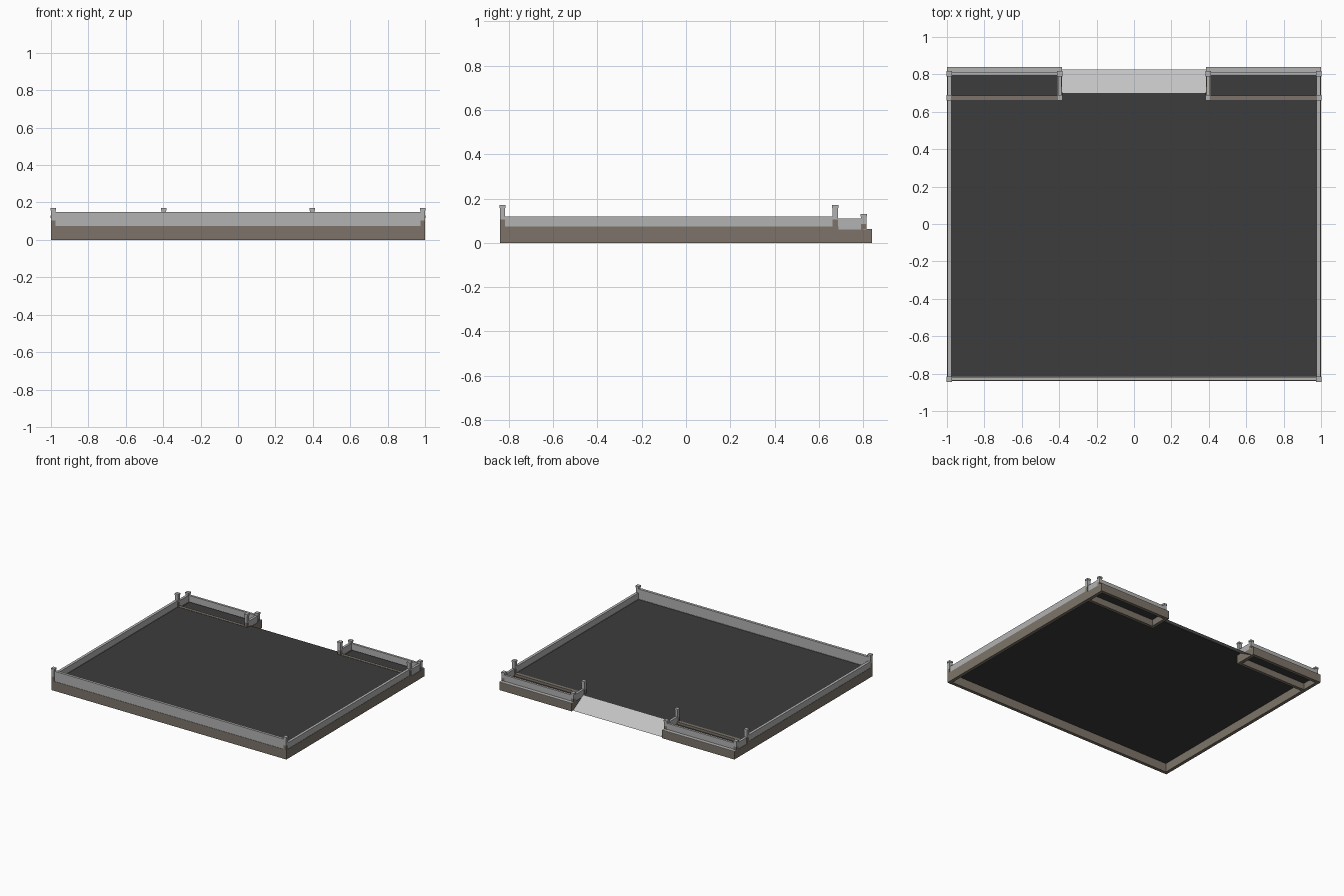
import bpy

if "Cube" in bpy.data.objects:
    bpy.data.objects.remove(bpy.data.objects["Cube"])

def mat(name, r, g, b):
    m = bpy.data.materials.new(name)
    m.diffuse_color = (r, g, b, 1)
    m.use_nodes = True
    m.node_tree.nodes["Principled BSDF"].inputs["Base Color"].default_value = m.diffuse_color
    return m

BROWN = mat("brown stone", 0.205, 0.175, 0.142)
GREY = mat("grey concrete", 0.45, 0.45, 0.45)
PALE = mat("pale ramp", 0.54, 0.54, 0.54)
DARK = mat("dark asphalt", 0.045, 0.045, 0.045)

def mesh(name, verts, faces, m):
    me = bpy.data.meshes.new(name)
    me.from_pydata(verts, [], faces)
    me.materials.append(m)
    ob = bpy.data.objects.new(name, me)
    bpy.context.collection.objects.link(ob)
    return ob

def box(name, x0, x1, y0, y1, z0, z1, m):
    v = [(x, y, z) for z in (z0, z1) for y in (y0, y1) for x in (x0, x1)]
    f = [(0, 2, 3, 1), (4, 5, 7, 6), (0, 1, 5, 4), (2, 6, 7, 3), (0, 4, 6, 2), (1, 3, 7, 5)]
    return mesh(name, v, f, m)

def pair(name, x0, x1, *rest):
    # the same box on the right and left sides
    box(name + "_right", x0, x1, *rest)
    box(name + "_left", -x1, -x0, *rest)

def post(name, x, y, z0, zb, zt):
    # brown foot, grey shaft and a slightly wider cap
    h = 0.012
    pair(name + "_foot", x - h, x + h, y - h, y + h, z0, zb, BROWN)
    pair(name + "_shaft", x - h, x + h, y - h, y + h, zb, zt - 0.012, GREY)
    h = 0.0145
    pair(name + "_cap", x - h, x + h, y - h, y + h, zt - 0.012, zt, GREY)

H, L, T = 0.073, 0.06, 0.025   # base height, bed base height, base thickness

# brown base frame, open underneath
box("front_base", -1, 1, -0.84, -0.84 + T, 0, H, BROWN)
pair("side_base", 1 - T, 1, -0.84 + T, 0.688, 0, H, BROWN)
pair("cross_beam", 0.385, 1 - T, 0.664, 0.688, 0, H, BROWN)
pair("bed_side_base", 1 - T, 1, 0.688, 0.84, 0, L, BROWN)
pair("bed_inner_base", 0.385, 0.385 + T, 0.688, 0.84 - T, 0, L, BROWN)
pair("bed_back_base", 0.385, 1 - T, 0.84 - T, 0.84, 0, L, BROWN)
pair("bed_ledge", 0.385, 1, 0.80, 0.84, L, L + 0.003, GREY)

# dark floors
box("main_floor", -0.976, 0.976, -0.816, 0.665, 0.067, 0.071, DARK)
box("floor_tongue", -0.386, 0.386, 0.665, 0.70, 0.067, 0.071, DARK)
pair("bed_floor", 0.409, 0.976, 0.687, 0.816, 0.05, 0.054, DARK)

# sloping ramp plate
mesh("ramp", [(-0.386, 0.70, 0.071), (0.386, 0.70, 0.071),
              (0.386, 0.825, 0), (-0.386, 0.825, 0)], [(0, 1, 2, 3)], PALE)

# grey parapet walls
box("front_wall", -0.998, 0.998, -0.838, -0.818, H, 0.15, GREY)
pair("side_wall", 0.977, 0.998, -0.818, 0.664, H, 0.12, GREY)
pair("bed_side_wall", 0.977, 0.996, 0.68, 0.80, L, 0.11, GREY)
pair("bed_inner_wall", 0.388, 0.407, 0.68, 0.80, L, 0.11, GREY)
pair("bed_back_wall", 0.40, 0.985, 0.795, 0.812, L, 0.11, GREY)

# posts
post("front_post", 0.987, -0.829, H, 0.105, 0.17)
post("beam_outer_post", 0.987, 0.674, H, 0.105, 0.17)
post("beam_inner_post", 0.397, 0.674, H, 0.105, 0.17)
post("back_outer_post", 0.987, 0.803, L, 0.085, 0.13)
post("back_inner_post", 0.397, 0.803, L, 0.085, 0.13)
